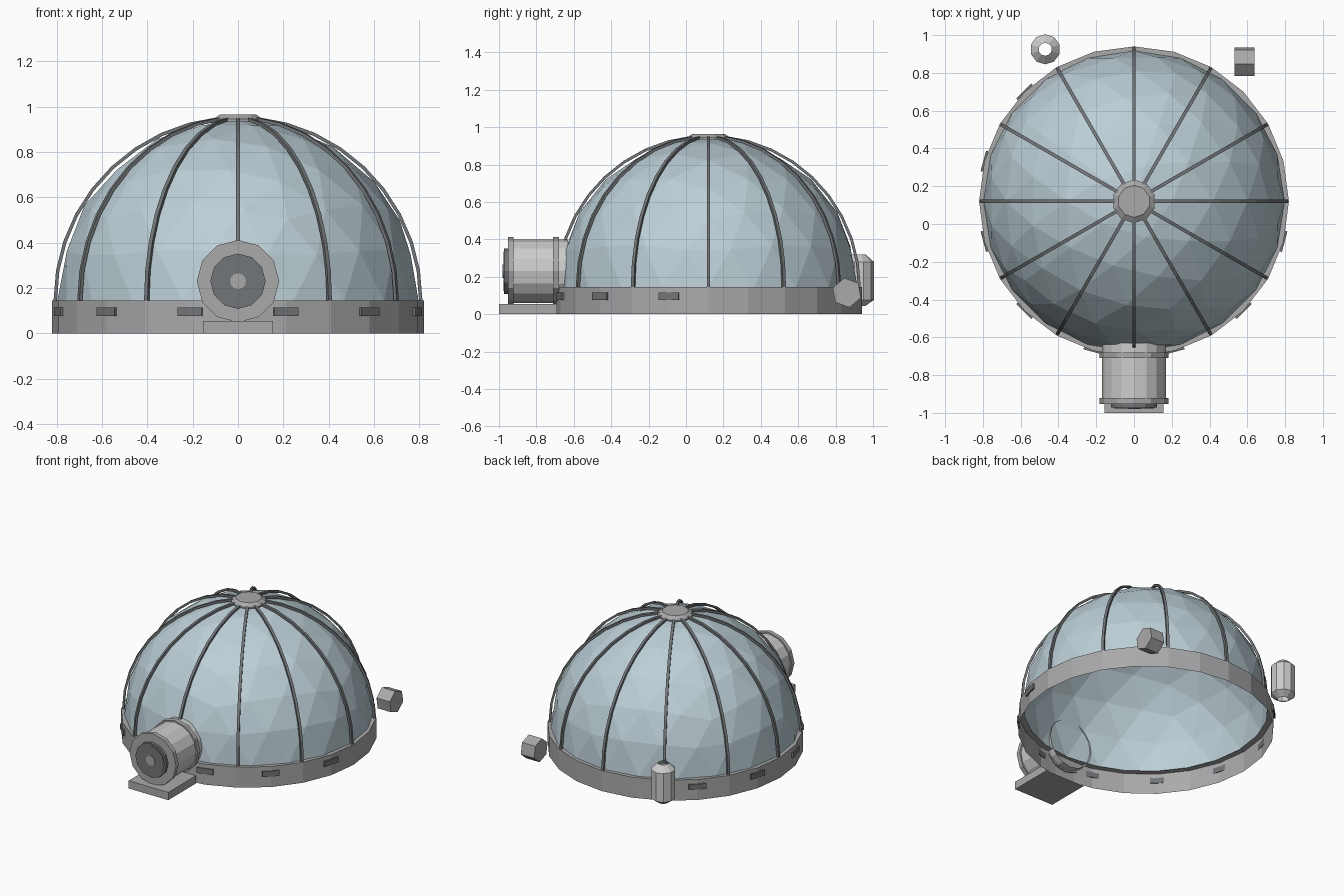
import bpy, bmesh
from math import sin, cos, pi, radians
from mathutils import Vector, Matrix

if "Cube" in bpy.data.objects:
    bpy.data.objects.remove(bpy.data.objects["Cube"])


def mat(name, r, g, b):
    m = bpy.data.materials.new(name)
    m.diffuse_color = (r, g, b, 1)
    m.use_nodes = True
    m.node_tree.nodes["Principled BSDF"].inputs["Base Color"].default_value = m.diffuse_color
    return m


GLASS = mat("blue_glass", 0.50, 0.62, 0.67)
STEEL = mat("steel", 0.40, 0.40, 0.41)
LIGHT = mat("light_steel", 0.52, 0.52, 0.53)
DARK = mat("dark_steel", 0.17, 0.18, 0.19)
C = Vector((0, 0.12, 0))      # dome axis
BASE = 0.145                  # height of the ring top


def finish(name, bm, material):
    me = bpy.data.meshes.new(name)
    bm.to_mesh(me)
    bm.free()
    me.materials.append(material)
    ob = bpy.data.objects.new(name, me)
    bpy.context.collection.objects.link(ob)
    return ob


def lathe(name, profile, n, material, loc=(0, 0, 0), rot=Matrix(), phase=pi / 2):
    """Spin (radius, height) points about z; radius 0 closes an end."""
    bm = bmesh.new()
    rings = []
    for r, h in profile:
        k = n if r > 0 else 1
        rings.append([bm.verts.new((r * cos(phase + 2 * pi * i / n),
                                    r * sin(phase + 2 * pi * i / n), h)) for i in range(k)])
    for a, b in zip(rings, rings[1:]):
        for i in range(n):
            j = (i + 1) % n
            f = [a[i % len(a)], a[j % len(a)], b[j % len(b)], b[i % len(b)]]
            bm.faces.new(list(dict.fromkeys(f)))
    bmesh.ops.transform(bm, matrix=Matrix.Translation(loc) @ rot, verts=bm.verts)
    return finish(name, bm, material)


def box(name, size, matrix, material):
    bm = bmesh.new()
    bmesh.ops.create_cube(bm, size=1, matrix=matrix @ Matrix.Diagonal((*size, 1)))
    return finish(name, bm, material)


def disc(r, h0, h1):
    return [(0, h0), (r, h0), (r, h1), (0, h1)]


# Faceted glass dome, open below
bm = bmesh.new()
bmesh.ops.create_icosphere(bm, subdivisions=3, radius=0.797)
bmesh.ops.bisect_plane(bm, geom=bm.verts[:] + bm.edges[:] + bm.faces[:],
                       plane_co=(0, 0, 0), plane_no=(0, 0, 1), clear_inner=True)
bmesh.ops.translate(bm, vec=C + Vector((0, 0, BASE)), verts=bm.verts)
finish("glass_dome", bm, GLASS)

# Base ring and top cap
lathe("base_ring", [(0.82, 0), (0.82, BASE), (0.78, BASE)], 24, STEEL, C)
lathe("top_cap", [(0, 0.935), (0.115, 0.935), (0.115, 0.945), (0.085, 0.965), (0, 0.965)],
      10, STEEL, C)

# Twelve curved ribs
for k in range(12):
    bm = bmesh.new()
    rows = []
    for i in range(10):
        a = radians(84) * i / 9
        row = []
        for r, w in ((0.799, -0.009), (0.814, -0.009), (0.814, 0.009), (0.799, 0.009)):
            row.append(bm.verts.new((r * cos(a), w, BASE + r * sin(a))))
        rows.append(row)
    for a, b in zip(rows, rows[1:]):
        for i in range(4):
            bm.faces.new((a[i], b[i], b[(i + 1) % 4], a[(i + 1) % 4]))
    bm.faces.new(rows[0])
    bm.faces.new(rows[-1][::-1])
    bmesh.ops.recalc_face_normals(bm, faces=bm.faces)
    bmesh.ops.transform(bm, matrix=Matrix.Translation(C) @ Matrix.Rotation(k * pi / 6, 4, 'Z'),
                        verts=bm.verts)
    finish(f"rib_{k}", bm, DARK)

# Small slot panels around the front and left of the ring
for k, deg in enumerate((-135, -105, -75, -45, -15, 15, 45, 75)):
    m = (Matrix.Translation(C) @ Matrix.Rotation(radians(deg), 4, 'Z')
         @ Matrix.Translation((0, -0.82, 0.096)))
    box(f"ring_slot_{k}", (0.112, 0.012, 0.038), m, DARK)

# Entrance airlock along -y
TURN = Matrix.Rotation(pi / 2, 4, 'X')
AT = (0, 0, 0.23)
lathe("airlock_tube", [(0.17, 0.63), (0.17, 0.94)], 16, LIGHT, AT, TURN)
for name, h in (("inner_flange", 0.68), ("outer_flange", 0.922)):
    lathe(name, disc(0.182, h, h + 0.03), 12, STEEL, AT, TURN)
lathe("door_rim", disc(0.122, 0.95, 0.972), 12, DARK, AT, TURN)
lathe("door_panel", disc(0.105, 0.96, 0.976), 12, DARK, AT, TURN)
lathe("door_hub", disc(0.035, 0.97, 0.98), 12, STEEL, AT, TURN)
box("entrance_step", (0.31, 0.31, 0.055), Matrix.Translation((0, -0.845, 0.0275)), STEEL)

# Outside tanks at the back
lathe("upright_tank", [(0.035, 0.045), (0.08, 0.077), (0.08, 0.28), (0.035, 0.32)],
      10, LIGHT, (-0.47, 0.925, 0))
lathe("hex_canister", disc(0.08, -0.052, 0.052), 6, STEEL, (0.585, 0.86, 0.115),
      Matrix.Rotation(radians(10), 4, 'X') @ Matrix.Rotation(pi / 2, 4, 'Z')
      @ Matrix.Rotation(pi / 2, 4, 'X'))
